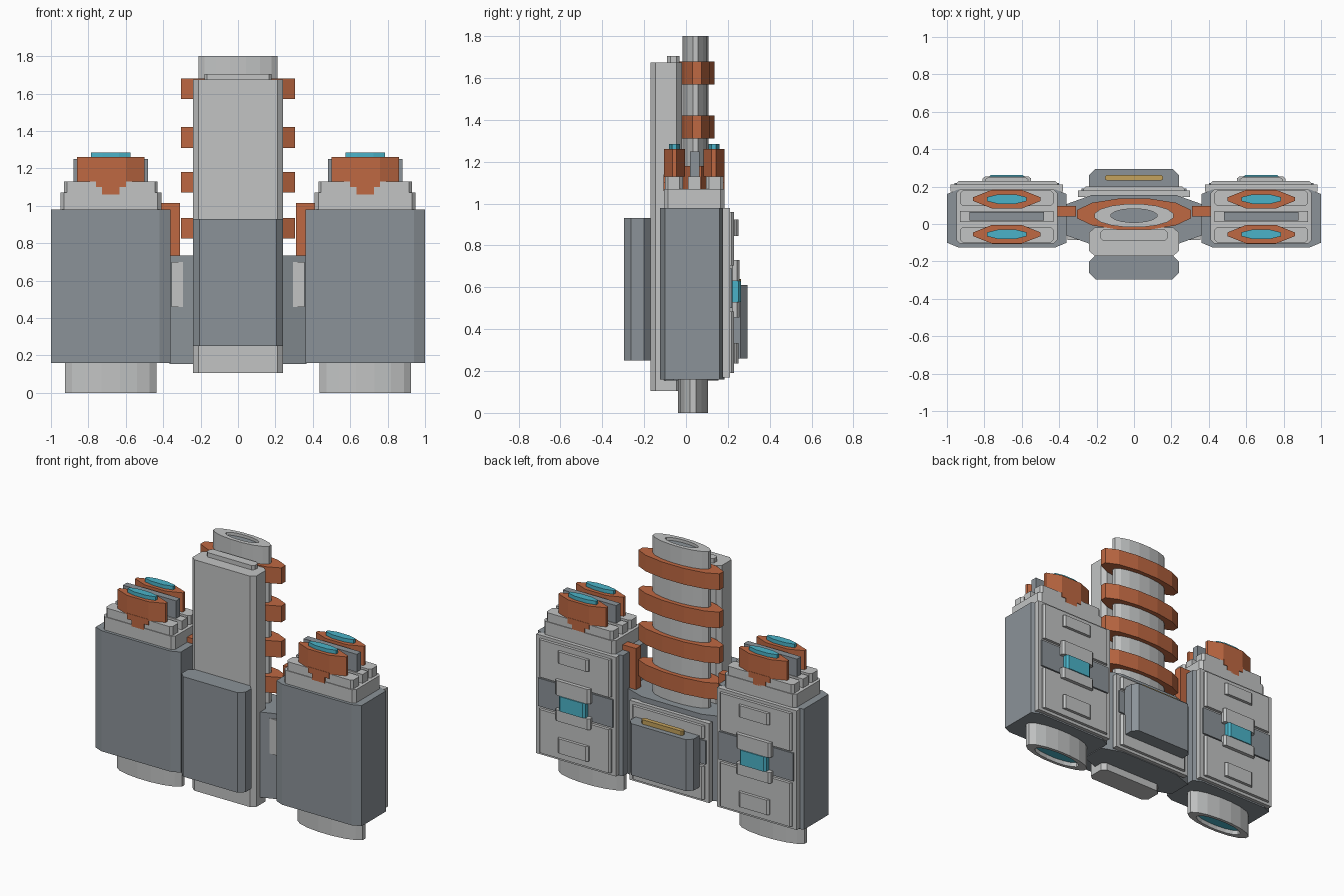
import bpy, bmesh, math

if "Cube" in bpy.data.objects:
    bpy.data.objects.remove(bpy.data.objects["Cube"])


def material(name, rgb):
    m = bpy.data.materials.new(name)
    m.diffuse_color = (*rgb, 1)
    m.use_nodes = True
    m.node_tree.nodes["Principled BSDF"].inputs["Base Color"].default_value = m.diffuse_color
    return m


LIGHT = material("light_grey", (0.54, 0.55, 0.55))
DARK = material("slate_grey", (0.26, 0.29, 0.315))
ORANGE = material("copper_orange", (0.52, 0.14, 0.055))
TEAL = material("teal_glow", (0.07, 0.45, 0.58))
TAN = material("brass", (0.55, 0.36, 0.11))


def prism(name, pts, z0, z1, mat, recess=None):
    """Vertical prism; recess = (cap side, inner scale, depth, floor material)."""
    bm = bmesh.new()
    face = bm.faces.new([bm.verts.new((x, y, z0)) for x, y in pts])
    ext = bmesh.ops.extrude_face_region(bm, geom=[face], use_keep_orig=True)
    for v in ext["geom"]:
        if isinstance(v, bmesh.types.BMVert):
            v.co.z = z1
    bmesh.ops.recalc_face_normals(bm, faces=bm.faces)
    if recess:
        side, scale, depth, floor = recess
        cap = max(bm.faces, key=lambda f: side * f.normal.z)
        c = cap.calc_center_median()
        # narrow the rim, then push the floor in
        cap = bmesh.ops.extrude_discrete_faces(bm, faces=[cap])["faces"][0]
        for v in cap.verts:
            v.co.x = c.x + (v.co.x - c.x) * scale
            v.co.y = c.y + (v.co.y - c.y) * scale
        cap = bmesh.ops.extrude_discrete_faces(bm, faces=[cap])["faces"][0]
        for v in cap.verts:
            v.co.z -= side * depth
        cap.material_index = 1
    me = bpy.data.meshes.new(name)
    bm.to_mesh(me)
    bm.free()
    me.materials.append(mat)
    if recess:
        me.materials.append(recess[3])
    ob = bpy.data.objects.new(name, me)
    bpy.context.collection.objects.link(ob)
    return ob


def cut_rect(cx, hx, y0, y1, ax=0.0, ay=0.0):
    """Rectangle outline with cut corners."""
    x0, x1 = cx - hx, cx + hx
    if ax == 0:
        return [(x0, y0), (x1, y0), (x1, y1), (x0, y1)]
    return [(x0 + ax, y0), (x1 - ax, y0), (x1, y0 + ay), (x1, y1 - ay),
            (x1 - ax, y1), (x0 + ax, y1), (x0, y1 - ay), (x0, y0 + ay)]


def oval(cx, cy, hx, hy, n):
    """Faceted oval with flat ends, filling its half sizes."""
    k = math.cos(math.pi / n)
    return [(cx + hx / k * math.cos((i + .5) * math.tau / n),
             cy + hy / k * math.sin((i + .5) * math.tau / n)) for i in range(n)]


def box(name, cx, hx, y0, y1, z0, z1, mat, ax=0.0, ay=0.0):
    return prism(name, cut_rect(cx, hx, y0, y1, ax, ay), z0, z1, mat)


def back_panels(name, cx, w, y, z0, z1, b0, b1):
    """Layered rear cladding: backing, two raised panels and a dark band."""
    box(name + "_backing", cx, w, y - .02, y + .015, z0, z1, LIGHT)
    box(name + "_upper_panel", cx, w - .03, y, y + .035, b1 + .015, z1 - .02, LIGHT, .012, .012)
    box(name + "_lower_panel", cx, w - .03, y, y + .035, z0 + .02, b0 - .015, LIGHT, .012, .012)
    box(name + "_band", cx, w - .02, y, y + .025, b0, b1, DARK)


# Side pods, built on both sides
for s, side in ((-1, "left"), (1, "right")):
    c = s * 0.68
    n = side + "_pod_"
    box(n + "body", c, .32, -.125, .185, .16, .98, DARK, .06, .025)
    prism(n + "foot", oval(c, .033, .245, .072, 16), 0, .17, LIGHT, (-1, .72, .03, TEAL))

    # Rear cladding with window and clamps
    back_panels(n + "rear", c, .30, .195, .17, .98, .5, .69)
    box(n + "upper_plate", c, .115, .22, .25, .845, .925, LIGHT, .015, .012)
    box(n + "lower_plate", c, .115, .22, .25, .235, .335, LIGHT, .015, .012)
    box(n + "upper_clamp", c, .13, .21, .255, .63, .73, LIGHT, .015, .012)
    box(n + "lower_clamp", c, .13, .21, .255, .455, .53, LIGHT, .015, .012)
    box(n + "window", c, .10, .21, .262, .53, .63, TEAL, .015, .012)

    # Stepped top
    box(n + "deck", c, .27, -.105, .185, .98, 1.07, LIGHT, .02, .02)
    for name, y0, y1 in (("front", -.1, -.015), ("rear", .095, .18)):
        box(n + name + "_step", c, .25, y0, y1, 1.07, 1.13, LIGHT, .015, .015)
    box(n + "middle_step", c, .25, .01, .07, 1.07, 1.13, LIGHT)
    box(n + "fin", c, .20, .02, .065, 1.07, 1.25, DARK)

    # Copper caps with glowing lids and a tongue hanging outward
    for name, y, d in (("front", -.055, -1), ("rear", .133, 1)):
        prism(n + name + "_cap", cut_rect(c, .18, y - .05, y + .05, .1, .04), 1.13, 1.26, ORANGE)
        prism(n + name + "_lid", oval(c, y, .105, .026, 8), 1.26, 1.285, TEAL)
        ya, yb = sorted((y, y + d * .052))
        box(n + name + "_tongue_upper", c, .08, ya, yb, 1.10, 1.14, ORANGE)
        box(n + name + "_tongue_lower", c, .047, ya, yb, 1.06, 1.11, ORANGE)

    # Connection between pod and core
    box(side + "_link", s * .36, .05, .04, .095, .40, 1.015, ORANGE)
    box(side + "_base_front_panel", s * .325, .03, -.085, -.03, .46, .70, LIGHT)

# Core base between the pods
box("core_base", 0, .365, -.11, .155, .155, .735, DARK, .14, .05)
back_panels("core_rear", 0, .30, .165, .16, .70, .42, .58)
box("rear_block", 0, .24, .155, .295, .26, .61, DARK, .035, .035)
box("rear_strip", 0, .155, .232, .262, .60, .64, TAN, .01, .008)

# Central tube and its copper rings
prism("core_tube", oval(0, .045, .21, .062, 16), .70, 1.80, LIGHT, (1, .58, .02, DARK))
for i, z in enumerate((.825, 1.07, 1.31, 1.57)):
    prism(f"copper_ring_{i + 1}", oval(0, .053, .305, .083, 12), z, z + .11, ORANGE)

# Front column, its cap and the armour block
box("front_column", 0, .24, -.17, -.02, .105, 1.675, LIGHT, .03, .025)
box("front_column_cap", 0, .18, -.09, -.03, 1.67, 1.705, LIGHT, .015, .015)
box("front_block", 0, .24, -.297, -.165, .25, .93, DARK, .035, .035)
